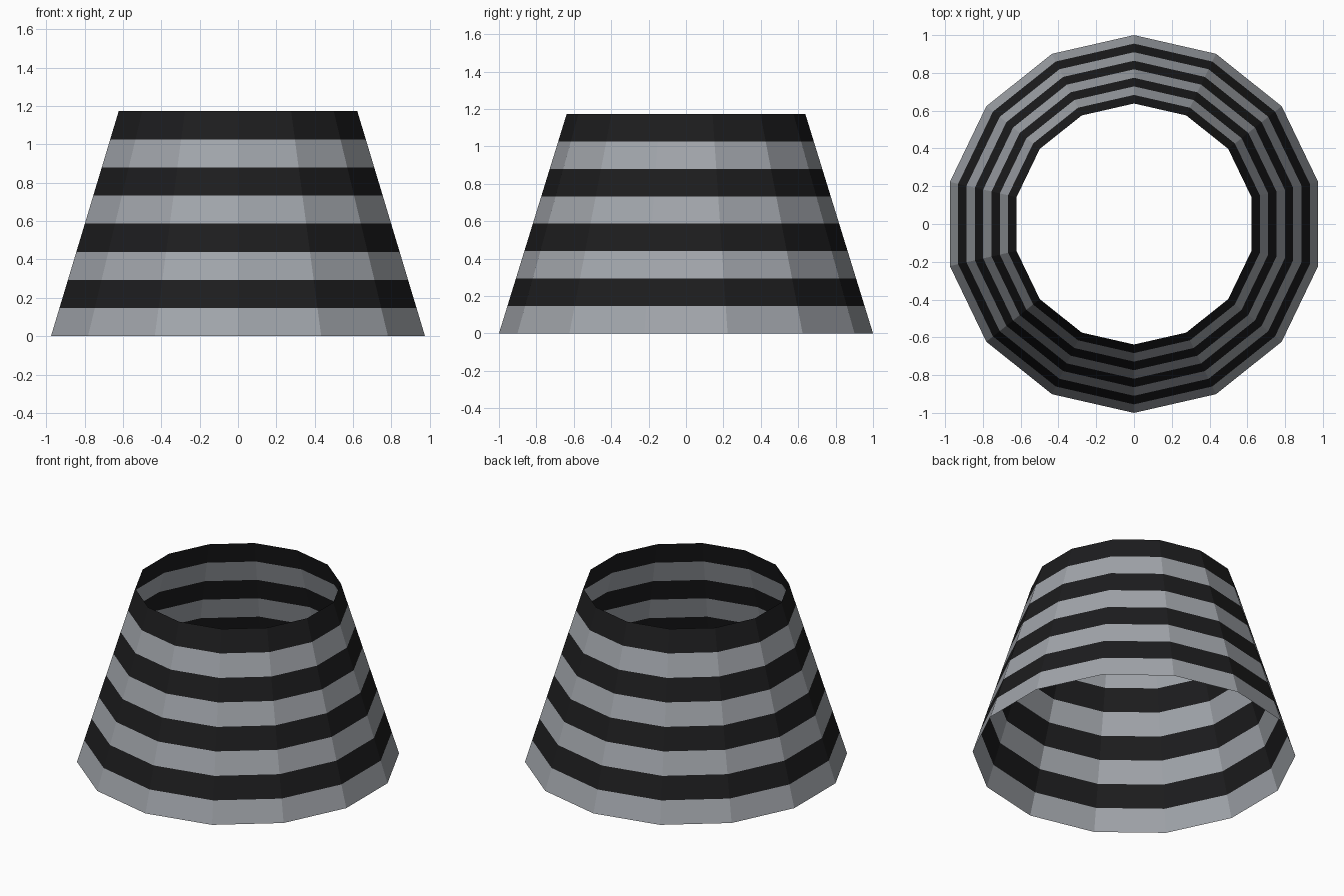
import bpy, bmesh
from math import cos, sin, tau, pi

if "Cube" in bpy.data.objects:
    bpy.data.objects.remove(bpy.data.objects["Cube"])

SIDES, BANDS = 14, 8
HEIGHT, R_BOTTOM, R_TOP = 1.173, 1.0, 0.638


def material(name, colour):
    mat = bpy.data.materials.new(name)
    mat.diffuse_color = (*colour, 1)
    mat.use_nodes = True
    mat.node_tree.nodes["Principled BSDF"].inputs["Base Color"].default_value = mat.diffuse_color
    return mat


def ring(bm, t):
    r = R_BOTTOM + (R_TOP - R_BOTTOM) * t
    return [bm.verts.new((r * cos(pi / 2 + tau * i / SIDES),
                          r * sin(pi / 2 + tau * i / SIDES),
                          HEIGHT * t)) for i in range(SIDES)]


# Open tapered shell, one row of flat faces per stripe
bm = bmesh.new()
rings = [ring(bm, k / BANDS) for k in range(BANDS + 1)]
for k, (low, high) in enumerate(zip(rings, rings[1:])):
    for i in range(SIDES):
        j = (i + 1) % SIDES
        face = bm.faces.new((low[i], low[j], high[j], high[i]))
        face.material_index = k % 2      # grey at the base, black at the rim

mesh = bpy.data.meshes.new("striped_shade")
bm.to_mesh(mesh)
bm.free()
mesh.materials.append(material("grey_stripe", (0.36, 0.38, 0.41)))
mesh.materials.append(material("black_stripe", (0.012, 0.012, 0.013)))
bpy.context.collection.objects.link(bpy.data.objects.new("striped_shade", mesh))
